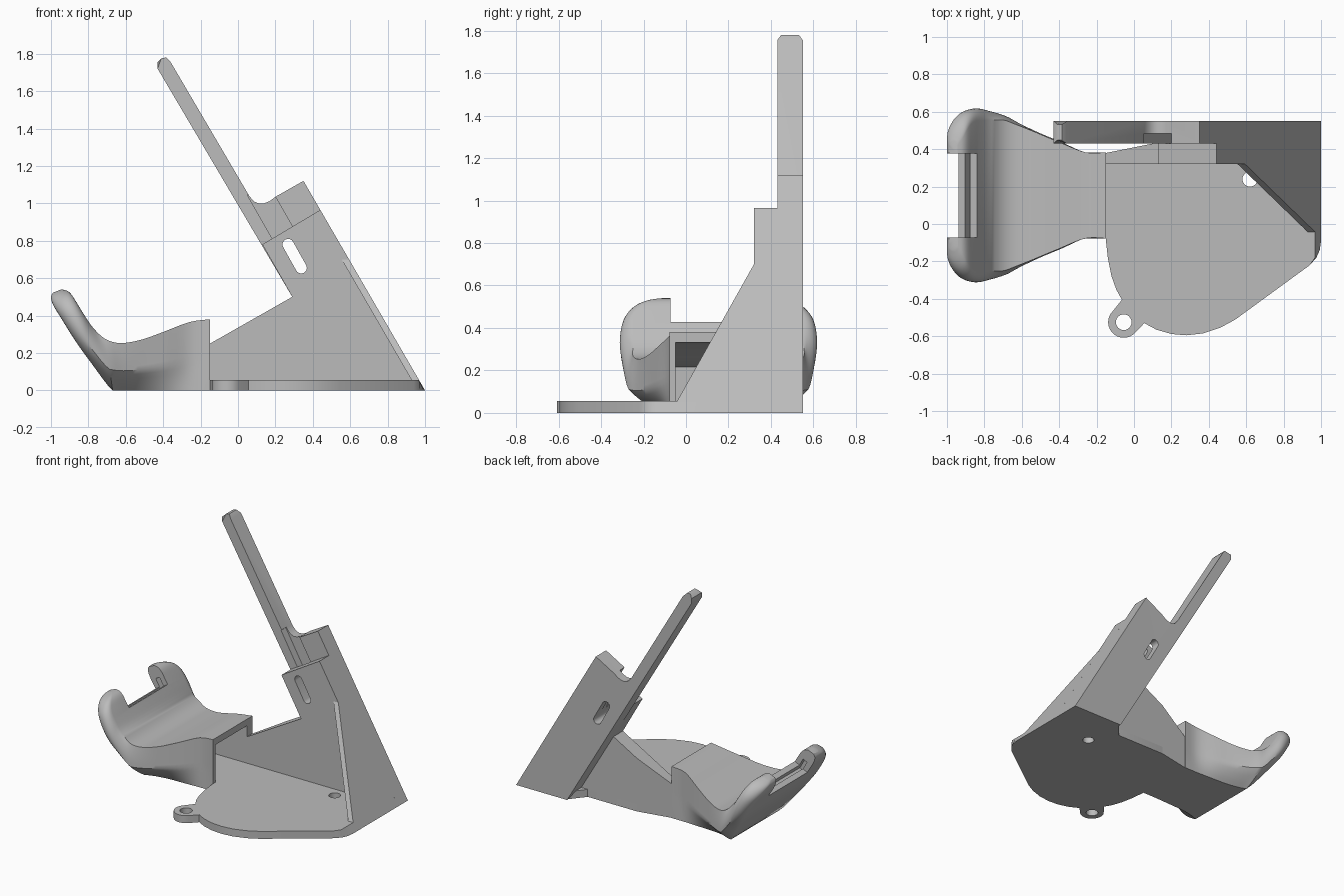
import bpy, bmesh, math
from mathutils import Vector

old = bpy.data.objects.get("Cube")
if old:
    bpy.data.objects.remove(old, do_unlink=True)

grey = bpy.data.materials.new("plain grey")
grey.use_nodes = True
grey.diffuse_color = (0.5, 0.5, 0.5, 1)
grey.node_tree.nodes["Principled BSDF"].inputs["Base Color"].default_value = (0.5, 0.5, 0.5, 1)

SLOPE = 0.58      # lean of the right-hand face, x lost per unit of height
MID = 0.153       # centre line of the cradle in y


def finish(bm, name):
    bmesh.ops.recalc_face_normals(bm, faces=bm.faces)
    mesh = bpy.data.meshes.new(name)
    bm.to_mesh(mesh)
    bm.free()
    mesh.materials.append(grey)
    ob = bpy.data.objects.new(name, mesh)
    bpy.context.collection.objects.link(ob)
    return ob


def loft(name, rings):
    """Skin a list of closed rings and cap both ends."""
    bm = bmesh.new()
    rows = [[bm.verts.new(p) for p in ring] for ring in rings]
    n = len(rows[0])
    for a, b in zip(rows, rows[1:]):
        for i in range(n):
            bm.faces.new((a[i], a[(i + 1) % n], b[(i + 1) % n], b[i]))
    bm.faces.new(rows[0])
    bm.faces.new(rows[-1])
    return finish(bm, name)


def prism_y(name, pts, y0, y1):
    return loft(name, [[(x, y, z) for x, z in pts] for y in (y0, y1)])


def prism_z(name, pts, z0, z1):
    return loft(name, [[(x, y, z) for x, y in pts] for z in (z0, z1)])


def arc(cx, cy, r, a0, a1, n):
    angles = [math.radians(a0 + (a1 - a0) * i / n) for i in range(n + 1)]
    return [(cx + r * math.cos(a), cy + r * math.sin(a)) for a in angles]


def activate(ob):
    bpy.ops.object.select_all(action='DESELECT')
    ob.select_set(True)
    bpy.context.view_layer.objects.active = ob


def cut(ob, *cutters):
    for c in cutters:
        c.hide_render = True
        mod = ob.modifiers.new("cut", 'BOOLEAN')
        mod.operation, mod.solver, mod.object = 'DIFFERENCE', 'EXACT', c
        activate(ob)
        bpy.ops.object.modifier_apply(modifier=mod.name)
        bpy.data.objects.remove(c, do_unlink=True)


def smooth(ob, degrees=35):
    activate(ob)
    bpy.ops.object.shade_smooth_by_angle(angle=math.radians(degrees))


def slot_cutter():
    pts = arc(0.268, 0.78, 0.03, 30, 210, 10) + arc(0.338, 0.655, 0.03, 210, 390, 10)
    return prism_y("slot_cutter", pts, 0.2, 0.7)


# Base plate with a ring tab and two holes
TAB = (-0.055, -0.525)
outline = [(-0.15, 0.37), (-0.15, -0.09), (-0.14, -0.18), (-0.12, -0.28), (-0.095, -0.35), (-0.065, -0.405)]
outline += arc(*TAB, 0.083, 135, 315, 18)
outline += [(0.055, -0.53), (0.12, -0.565), (0.2, -0.588), (0.28, -0.595), (0.37, -0.585),
            (0.46, -0.555), (0.54, -0.512), (0.94, -0.22), (0.975, -0.18), (0.993, -0.14),
            (1, -0.09), (1, 0.54), (0.59, 0.54), (0.5, 0.43), (0.1, 0.43)]
base = prism_z("base_plate", outline, 0, 0.055)
for v in base.data.vertices:
    v.co.x = min(v.co.x, 1 - SLOPE * v.co.z)
cut(base, prism_z("hole_cutter", arc(*TAB, 0.042, 0, 345, 23), -1, 1),
    prism_z("hole_cutter", arc(0.62, 0.24, 0.04, 0, 345, 23), -1, 1))
smooth(base)

# Leaning back plate with its long arm
plate = [(1, 0), (0.35, 1.12), (0.2, 1.035), (0.17, 1.012), (0.14, 1.0), (0.115, 0.998),
         (0.085, 1.01), (0.06, 1.04), (-0.36, 1.755), (-0.385, 1.78), (-0.41, 1.775),
         (-0.43, 1.755), (-0.43, 1.72), (0.585, 0)]
back = prism_y("back_plate_and_arm", plate, 0.43, 0.55)
for v in back.data.vertices:
    if v.co.z > 1.77:
        v.co.y = 0.49 + (v.co.y - 0.49) * 0.7
channel = [(0.05, 1.045), (0.1, 1.1), (0.163, 1.1), (0.3, 0.86), (0.36, 0.66), (0.28, 0.64)]
cut(back, prism_y("channel_cutter", channel, 0.4, 0.485), slot_cutter())
smooth(back)

# Front wall standing against the back plate
wall_pts = [(-0.15, 0), (-0.15, 0.25), (0.1, 0.392), (0.29, 0.5), (0.13, 0.78), (0.44, 0.965), (1, 0), (0.1, 0)]
wall = prism_y("front_wall", wall_pts, 0.32, 0.43)
for v in wall.data.vertices:
    if v.co.x < 0 and v.co.y > 0.4:
        v.co.y = 0.38
cut(wall, slot_cutter())
smooth(wall)

# Thin triangular gusset along the leaning side
loft("side_gusset", [[(1 - SLOPE * z - d, y, z) for y, z in
                      ((0.33, 0.7), (0.32, 0.7), (-0.045, 0.05), (0.33, 0.05))] for d in (0, 0.04)])

# Cradle stations: top x, top z, bottom x, bottom z, half width, bottom half width, roundness
stations = [
    (-0.15, 0.38, -0.15, 0, 0.23, 0.23, 0), (-0.26, 0.365, -0.26, 0, 0.23, 0.23, 0),
    (-0.4, 0.312, -0.38, 0, 0.285, 0.235, 0), (-0.52, 0.27, -0.5, 0, 0.335, 0.24, 0),
    (-0.63, 0.253, -0.6, 0, 0.385, 0.255, 0.05), (-0.71, 0.275, -0.67, 0.0, 0.425, 0.28, 0.15),
    (-0.775, 0.335, -0.78, 0.14, 0.452, 0.36, 0.5), (-0.82, 0.4, -0.87, 0.265, 0.465, 0.43, 0.9),
    (-0.86, 0.465, -0.945, 0.385, 0.45, 0.44, 1), (-0.89, 0.512, -0.985, 0.45, 0.41, 0.4, 1),
    (-0.915, 0.533, -1.0, 0.495, 0.355, 0.35, 1), (-0.945, 0.54, -0.99, 0.522, 0.29, 0.28, 1)]


def refine(rows, steps=4):
    """Catmull-Rom interpolation between the stations."""
    out = []
    for i in range(len(rows) - 1):
        a, b, c, d = (rows[min(max(k, 0), len(rows) - 1)] for k in range(i - 1, i + 3))
        for s in range(steps):
            t = s / steps
            out.append([q + 0.5 * t * (r - p + t * (2 * p - 5 * q + 4 * r - u + t * (3 * (q - r) + u - p)))
                        for p, q, r, u in zip(a, b, c, d)])
    return out + [list(rows[-1])]


def section(tx, tz, bx, bz, w, wb, k):
    top, bottom = Vector((tx, 0, tz)), Vector((bx, 0, max(bz, 0)))
    half = (top - bottom).length / 2
    k = min(max(k, 0), 1)
    side = []
    for j in range(13):
        a = j / 12
        flat_u = wb + (w - wb) * min(1, a / 0.4)
        round_u = w - half * (1 - math.sin(math.pi * a))
        v = a * (1 - k) + k * (1 - math.cos(math.pi * a)) / 2
        p = bottom.lerp(top, v)
        side.append((flat_u * (1 - k) + round_u * k, p))
    ring = [(p.x, MID + u, p.z) for u, p in side]
    return ring + [(p.x, MID - u, p.z) for u, p in reversed(side)]


def hook_box(name, centre, size):
    """Box leaning with the hook, standing on the given centre point."""
    bm = bmesh.new()
    bmesh.ops.create_cube(bm, size=1)
    for v in bm.verts:
        v.co = Vector((v.co.x * size[0], v.co.y * size[1], (v.co.z + 0.5) * size[2]))
    ob = finish(bm, name)
    ob.location = centre
    ob.rotation_euler.y = math.radians(-30)
    bpy.context.view_layer.update()
    return ob


cradle = loft("hooked_cradle", [section(*s) for s in refine(stations)])
hollow = [(-0.6, 0.055), (-0.1, 0.055), (-0.1, 0.335), (-0.17, 0.33), (-0.26, 0.315),
          (-0.4, 0.262), (-0.5, 0.23), (-0.6, 0.215)]
cut(cradle, prism_y("hollow_cutter", hollow, -0.05, 0.32),
    hook_box("notch_cutter", (-0.88, MID, 0.405), (0.4, 0.45, 0.5)),
    hook_box("groove_cutter", (-0.865, MID, 0.36), (0.035, 0.53, 0.11)))
smooth(cradle)
